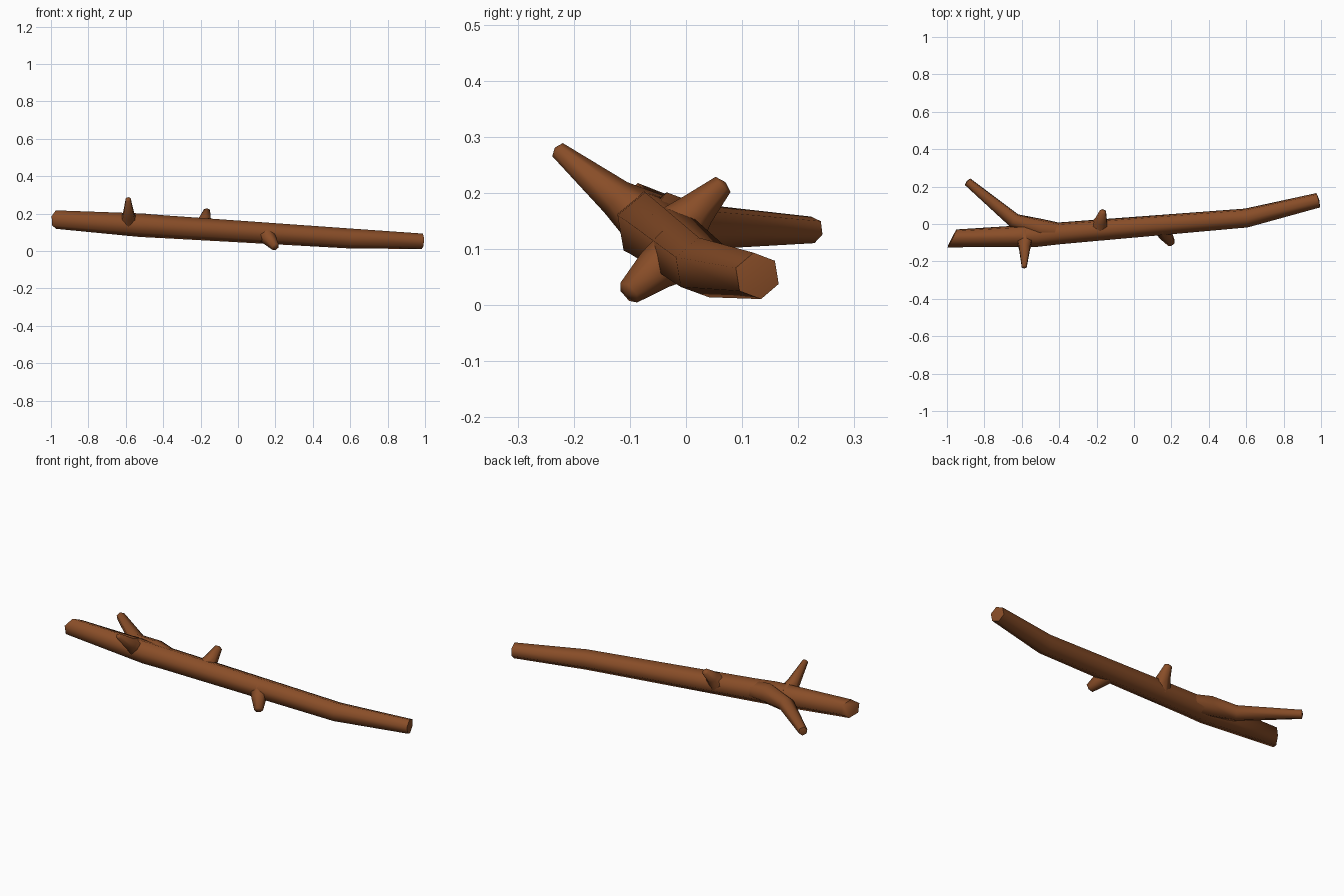
import bpy, bmesh
from math import cos, sin, radians, pi
from mathutils import Vector

cube = bpy.data.objects.get("Cube")
if cube:
    bpy.data.objects.remove(cube, do_unlink=True)

SIDES = 6
bark = bpy.data.materials.new("brown_bark")
bark.use_nodes = True
colour = (0.25, 0.075, 0.021, 1)
bark.diffuse_color = colour
bark.node_tree.nodes["Principled BSDF"].inputs["Base Color"].default_value = colour


def limb(name, path, up, phase=0, slant=0):
    """Six-sided tapering tube; path holds (x, y, z, radius) stations."""
    bm = bmesh.new()
    pts = [Vector(p[:3]) for p in path]
    rings = []
    for i, (p, st) in enumerate(zip(pts, path)):
        t = (pts[min(i + 1, len(pts) - 1)] - pts[max(i - 1, 0)]).normalized()
        u = Vector(up).cross(t).normalized()
        v = t.cross(u)
        ring = []
        for k in range(SIDES):
            a = radians(phase) + 2 * pi * k / SIDES
            d = (u * cos(a) + v * sin(a)) * st[3]
            if i == 0:                       # slanted cut at the first end
                d += t * d.dot(u) * slant
            ring.append(bm.verts.new(p + d))
        rings.append(ring)
    for a, b in zip(rings, rings[1:]):
        for k in range(SIDES):
            n = (k + 1) % SIDES
            bm.faces.new((a[k], a[n], b[n], b[k]))
    bm.faces.new(rings[0][::-1])
    # Slightly domed tip
    tip = bm.verts.new(pts[-1] + (pts[-1] - pts[-2]).normalized() * 0.006)
    for k in range(SIDES):
        bm.faces.new((rings[-1][k], rings[-1][(k + 1) % SIDES], tip))
    bmesh.ops.recalc_face_normals(bm, faces=bm.faces)
    me = bpy.data.meshes.new(name)
    bm.to_mesh(me)
    bm.free()
    me.materials.append(bark)
    ob = bpy.data.objects.new(name, me)
    bpy.context.collection.objects.link(ob)
    bpy.ops.object.select_all(action="DESELECT")
    ob.select_set(True)
    bpy.context.view_layer.objects.active = ob
    bpy.ops.object.shade_smooth_by_angle(angle=radians(65))


# Main stick
limb("main_stick", [(-0.973, -0.077, 0.168, 0.05), (-0.52, -0.062, 0.138, 0.064),
                    (-0.4, -0.05, 0.13, 0.062), (0.6, 0.032, 0.067, 0.054),
                    (0.985, 0.127, 0.052, 0.042)], (0, 0, 1), 40, 0.55)

# Forked branch growing out of the thick end
limb("fork_branch", [(-0.36, -0.045, 0.13, 0.045), (-0.5, -0.025, 0.146, 0.056),
                     (-0.64, 0.018, 0.14, 0.042), (-0.89, 0.226, 0.134, 0.024)],
     (0, 0, 1), 20)

# Short twigs
limb("front_upper_twig", [(-0.585, -0.06, 0.145, 0.056), (-0.585, -0.125, 0.192, 0.034),
                          (-0.587, -0.229, 0.277, 0.015)], (1, 0, 0))
limb("back_upper_twig", [(-0.185, -0.02, 0.125, 0.055), (-0.175, 0.02, 0.17, 0.034),
                         (-0.166, 0.066, 0.215, 0.019)], (1, 0, 0))
limb("front_lower_twig", [(0.15, -0.015, 0.09, 0.05), (0.168, -0.055, 0.063, 0.039),
                          (0.2, -0.102, 0.022, 0.023)], (1, 0, 0))
